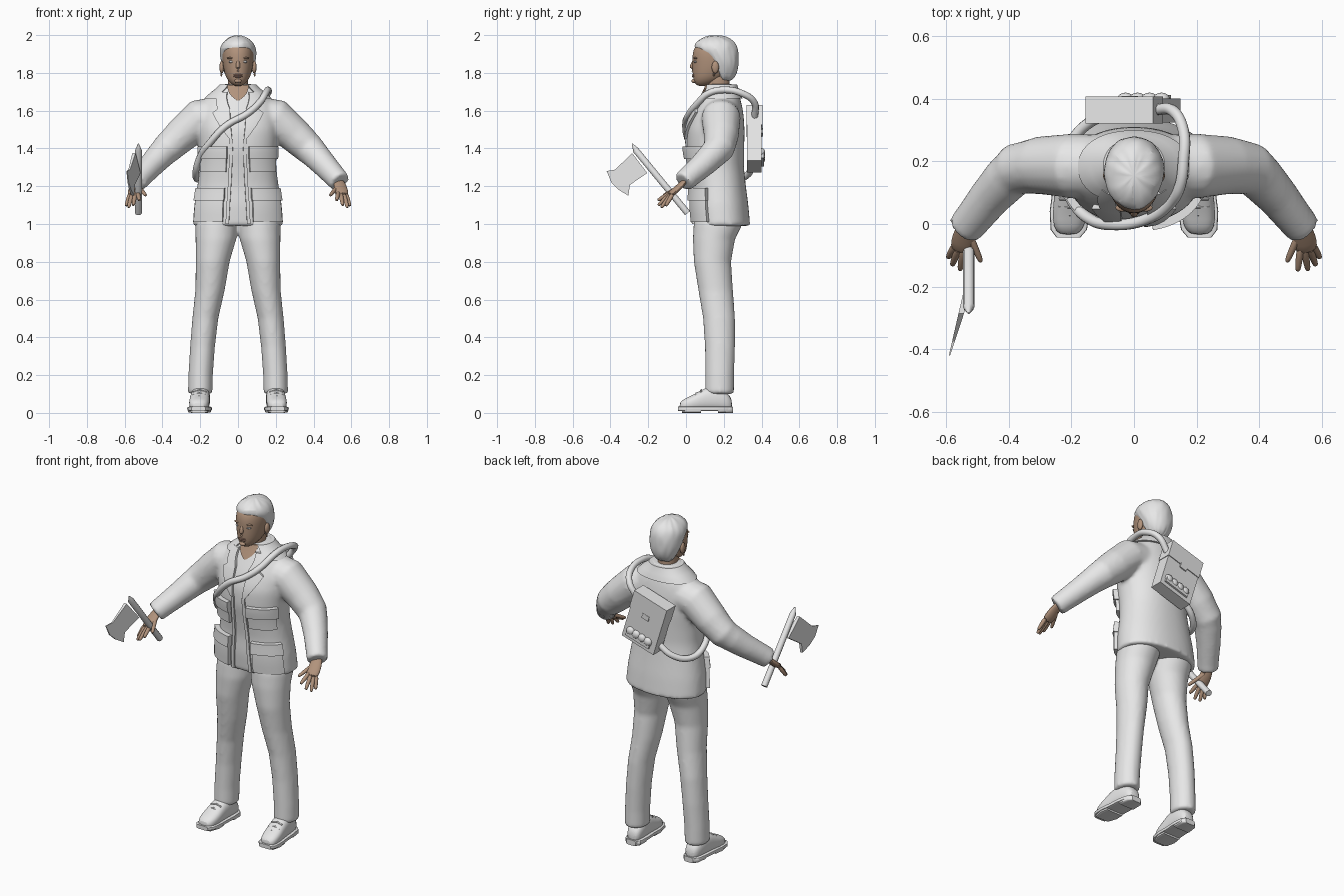
import bpy, bmesh, math, random
from math import sin, cos, pi
from mathutils import Vector, Matrix

random.seed(4)
if "Cube" in bpy.data.objects:
    bpy.data.objects.remove(bpy.data.objects["Cube"])


def material(name, rgb):
    m = bpy.data.materials.new(name)
    m.use_nodes = True
    m.diffuse_color = (*rgb, 1)
    m.node_tree.nodes["Principled BSDF"].inputs["Base Color"].default_value = (*rgb, 1)
    return m


GREY = material("plain grey", (.8, .8, .8))
SKIN = material("brown skin", (.44, .29, .2))
LIPS = material("lip brown", (.36, .21, .16))
EYES = material("eye grey", (.5, .5, .5))


def power(t, p):
    return math.copysign(abs(t) ** (2 / p), t)


def ring(c, u, v, n=24, p=2):
    c, u, v = Vector(c), Vector(u), Vector(v)
    angles = [2 * pi * i / n for i in range(n)]
    return [c + u * power(cos(a), p) + v * power(sin(a), p) for a in angles]


def loft(bm, rings):
    vs = [[bm.verts.new(q) for q in r] for r in rings]
    n = len(vs[0])
    for a, b in zip(vs, vs[1:]):
        for i in range(n):
            j = (i + 1) % n
            bm.faces.new((a[i], a[j], b[j], b[i]))
    bm.faces.new(vs[0])
    bm.faces.new(vs[-1])


def stack(bm, rows, n=24, p=2):
    # rows: z, x, y, half width, half depth
    loft(bm, [ring((x, y, z), (rx, 0, 0), (0, ry, 0), n, p) for z, x, y, rx, ry in rows])


def tube(bm, pts, radii, n=16, flat=1):
    pts = [Vector(q) for q in pts]
    rings = []
    for i, (q, r) in enumerate(zip(pts, radii)):
        t = (pts[min(i + 1, len(pts) - 1)] - pts[max(i - 1, 0)]).normalized()
        u = t.cross(Vector((0, 0, 1))).normalized()
        rings.append(ring(q, u * r, u.cross(t) * r * flat, n))
    loft(bm, rings)


def ball(bm, c, r):
    m = Matrix.Translation(c) @ Matrix.Diagonal((*r, 1))
    bmesh.ops.create_uvsphere(bm, u_segments=16, v_segments=10, radius=1, matrix=m)


def box(bm, c, size, frame=Matrix()):
    m = frame @ Matrix.Translation(c) @ Matrix.Diagonal((*size, 1))
    bmesh.ops.create_cube(bm, size=1, matrix=m)


def finish(name, bm, mat, sub=0, voxel=0, angle=.7):
    bmesh.ops.recalc_face_normals(bm, faces=bm.faces)
    me = bpy.data.meshes.new(name)
    bm.to_mesh(me)
    bm.free()
    me.materials.append(mat)
    me.shade_smooth()
    me.set_sharp_from_angle(angle=angle)
    ob = bpy.data.objects.new(name, me)
    bpy.context.collection.objects.link(ob)
    if voxel:
        m = ob.modifiers.new("fuse", "REMESH")
        m.mode, m.voxel_size, m.use_smooth_shade = "VOXEL", voxel, True
        m = ob.modifiers.new("soften", "SMOOTH")
        m.factor, m.iterations = .5, 5
    if sub:
        m = ob.modifiers.new("round", "SUBSURF")
        m.levels = m.render_levels = sub
    return ob


# Jacket body profile: z, y, half width, half depth
TORSO = [(.99, .19, .24, .15), (1.1, .18, .232, .15), (1.2, .175, .215, .142),
         (1.3, .163, .202, .143), (1.4, .155, .205, .153), (1.5, .157, .215, .153),
         (1.58, .168, .212, .137), (1.65, .18, .185, .112), (1.7, .185, .13, .09),
         (1.74, .185, .075, .07)]


def profile(z):
    z = min(max(z, TORSO[0][0]), TORSO[-1][0])
    for a, b in zip(TORSO, TORSO[1:]):
        if z <= b[0]:
            return Vector(a[1:]).lerp(Vector(b[1:]), (z - a[0]) / (b[0] - a[0]))


def surf(a, z, off=0):
    y, rx, ry = (profile(z - .02) + profile(z) + profile(z + .02)) / 3
    n = Vector((sin(a) / rx, -cos(a) / ry, 0)).normalized()
    return Vector((rx * power(sin(a), 2.2), y - ry * power(cos(a), 2.2), z)) + n * off


def patch(bm, rows, thick, side=1, cols=10):
    # Cloth panel following the jacket; rows: z, start angle, end angle
    rows = [Vector(r) for r in rows]
    fine = [a.lerp(b, i / 4) for a, b in zip(rows, rows[1:]) for i in range(4)] + [rows[-1]]
    rings = []
    for z, a, b in fine:
        angles = [side * (a + (b - a) * i / cols) for i in range(cols + 1)]
        rings.append([surf(t, z, thick) for t in angles] + [surf(t, z, -.012) for t in reversed(angles)])
    loft(bm, rings)


# Jacket with sleeves
bm = bmesh.new()
loft(bm, [[surf(2 * pi * i / 48, .99 + .025 * k) for i in range(48)] for k in range(31)])
for s in (1, -1):
    tube(bm, [(s * x, y, z) for x, y, z in
              [(.1, .185, 1.575), (.2, .185, 1.56), (.3, .187, 1.47), (.375, .175, 1.4),
               (.405, .145, 1.37), (.46, .085, 1.31), (.515, .015, 1.25), (.54, -.015, 1.222)]],
         [.1, .104, .093, .083, .076, .067, .06, .058])
finish("jacket", bm, GREY, voxel=.012)

# Collar, lapels, front edges and pockets
bm = bmesh.new()
patch(bm, [(1.665, .7, 2 * pi - .7), (1.738, .55, 2 * pi - .55)], .012, cols=30)
for s in (1, -1):
    patch(bm, [(1.45, .12, .18), (1.59, .17, .64), (1.61, .18, .5), (1.7, .4, .8)], .014, s)
    patch(bm, [(1, .17, .24), (1.45, .1, .18)], .01, s, 2)
finish("collar_and_lapels", bm, GREY)
bm = bmesh.new()
for s in (1, -1):
    patch(bm, [(1.275, .27, 1.12), (1.4, .25, 1.15)], .018, s)
    patch(bm, [(1.345, .24, 1.18), (1.41, .24, 1.18)], .027, s)
    patch(bm, [(1.01, .3, 1.15), (1.17, .3, 1.15)], .02, s)
    patch(bm, [(1.125, .28, 1.18), (1.19, .28, 1.18)], .028, s)
finish("pockets", bm, GREY)
bm = bmesh.new()
patch(bm, [(1.655, -.03, .03), (1.735, -.6, .6)], .008)
finish("open_neck", bm, SKIN)

# Trousers
bm = bmesh.new()
for s in (1, -1):
    stack(bm, [(z, s * x, y, rx, ry) for z, x, y, rx, ry in
               [(.1, .2, .177, .065, .077), (.2, .198, .178, .065, .077), (.35, .188, .18, .066, .08),
                (.5, .173, .175, .069, .085), (.65, .148, .157, .078, .092), (.8, .134, .14, .09, .099),
                (.92, .117, .148, .108, .112), (1, .112, .17, .115, .13), (1.06, .1, .175, .11, .125)]])
finish("trousers", bm, GREY, voxel=.012)

# Shoes: uppers, soles, heels and laces
for s, side in ((1, "left"), (-1, "right")):
    def foot(y):
        return s * (.2 + (.12 - y) * .06)
    shape = [(.245, .028, .06), (.22, .045, .1), (.16, .052, .135), (.1, .052, .125),
             (.04, .056, .085), (-.01, .05, .066), (-.035, .03, .045)]
    bm = bmesh.new()
    loft(bm, [ring((foot(y), y, .02 + h / 2 - .01), (w, 0, 0), (0, 0, h / 2), 20, 2.5) for y, w, h in shape])
    finish(side + "_shoe", bm, GREY, sub=1)
    bm = bmesh.new()
    loft(bm, [ring((foot(y), y - .008 * (y < 0), .022), (w + .008, 0, 0), (0, 0, .012), 16, 5)
              for y, w, h in shape])
    ys = (.25, .23, .17)
    loft(bm, [ring((foot(y), y, .016), (w, 0, 0), (0, 0, .016), 16, 5) for y, w in zip(ys, (.03, .05, .055))])
    ys = (.08, .03, -.02)
    loft(bm, [ring((foot(y), y, .013), (w, 0, 0), (0, 0, .013), 16, 5) for y, w in zip(ys, (.055, .06, .045))])
    finish(side + "_sole", bm, GREY)
    bm = bmesh.new()
    for y in (.03, .055, .08):
        z = .088 + (y - .03) * .65
        tube(bm, [(foot(y) + x, y, z - abs(x) * .3) for x in (-.035, 0, .035)], [.005] * 3, 8)
    finish(side + "_laces", bm, GREY)

# Hands
for s, side in ((1, "left"), (-1, "right")):
    bm = bmesh.new()
    tube(bm, [(s * .528, .005, 1.24), (s * .54, -.025, 1.207), (s * .545, -.06, 1.175), (s * .553, -.09, 1.15)],
         [.026, .034, .04, .034], flat=.45)
    for root, tip in [((.53, -.085, 1.163), (.522, -.15, 1.125)), ((.545, -.09, 1.153), (.555, -.148, 1.098)),
                      ((.563, -.086, 1.148), (.58, -.132, 1.086)), ((.575, -.075, 1.15), (.593, -.108, 1.095)),
                      ((.525, -.035, 1.195), (.487, -.122, 1.15))]:
        a, b = Vector(root), Vector(tip)
        pts = [a.lerp(b, t) for t in (-.2, .4, .9, 1)]
        tube(bm, [(s * q.x, q.y, q.z) for q in pts], [.013, .012, .01, .006], 10)
    finish(side + "_hand", bm, SKIN, sub=1)

# Head, neck, nose and ears
bm = bmesh.new()
stack(bm, [(1.66, 0, .175, .058, .06), (1.72, 0, .172, .054, .062), (1.78, 0, .168, .054, .062),
           (1.82, 0, .165, .05, .06)])
stack(bm, [(1.73, 0, .085, .012, .015), (1.737, 0, .095, .03, .043), (1.755, 0, .108, .05, .067),
           (1.78, 0, .125, .066, .089), (1.82, 0, .141, .077, .108), (1.86, 0, .149, .083, .116),
           (1.9, 0, .152, .086, .119), (1.94, 0, .152, .08, .108), (1.97, 0, .152, .055, .075)], p=2.1)
tube(bm, [(0, .045, 1.872), (0, .036, 1.85), (0, .03, 1.825), (0, .035, 1.806)], [.008, .009, .017, .017], 12)
ball(bm, (0, .042, 1.757), (.02, .014, .012))
for s in (1, -1):
    ball(bm, (s * .086, .155, 1.83), (.013, .02, .033))
    ball(bm, (s * .088, .148, 1.792), (.005, .005, .012))
    ball(bm, (s * .034, .052, 1.878), (.026, .013, .006))
finish("head", bm, SKIN, sub=1)
bm = bmesh.new()
for z in (1.789, 1.781):
    ball(bm, (0, .043, z), (.024, .011, .006))
finish("lips", bm, LIPS)
bm = bmesh.new()
for s in (1, -1):
    ball(bm, (s * .034, .052, 1.859), (.016, .012, .007))
finish("eyes", bm, EYES)

# Short curly hair
bm = bmesh.new()
stack(bm, [(1.755, 0, .208, .04, .03), (1.78, 0, .21, .062, .05), (1.82, 0, .202, .083, .073),
           (1.86, 0, .192, .092, .088), (1.9, 0, .176, .096, .103), (1.93, 0, .158, .096, .116),
           (1.96, 0, .155, .084, .108), (1.985, 0, .155, .055, .075), (1.998, 0, .155, .02, .03)], n=36)
for v in bm.verts:
    v.co += Vector([random.uniform(-.004, .004) for k in range(3)])
finish("hair", bm, GREY, sub=1)

# Tilted backpack with flap, clasp and bedroll pouch
tilt = Matrix.Translation((-.002, .362, 1.45)) @ Matrix.Rotation(-.297, 4, "Y")
bm = bmesh.new()
box(bm, (0, 0, 0), (.22, .078, .306), tilt)
box(bm, (0, .001, .1), (.226, .086, .109), tilt)
box(bm, (0, .041, .04), (.045, .01, .03), tilt)
finish("backpack", bm, GREY)
bm = bmesh.new()
box(bm, (.005, .042, -.115), (.16, .016, .03), tilt)
for k in range(4):
    ball(bm, tilt @ Vector((-.055 + k * .04, .038, -.095)), (.026, .019, .025))
finish("backpack_pouch", bm, GREY)

# Hose across the chest, over the left shoulder and under the right arm
path = [Vector(q) for q in ((-.06, .35, 1.32), (-.14, .325, 1.26), (-.205, .25, 1.235))]
path += [surf(a, z, .018) for a, z in ((-1.5, 1.27), (-1.1, 1.36), (-.7, 1.43), (-.25, 1.52), (.2, 1.585), (.6, 1.645))]
path += [Vector(q) for q in ((.145, .115, 1.69), (.158, .2, 1.71), (.157, .3, 1.69), (.125, .36, 1.645), (.07, .365, 1.57))]
cu = bpy.data.curves.new("hose", "CURVE")
cu.dimensions, cu.bevel_depth, cu.bevel_resolution, cu.use_fill_caps = "3D", .018, 3, True
sp = cu.splines.new("BEZIER")
sp.bezier_points.add(len(path) - 1)
for bp, q in zip(sp.bezier_points, path):
    bp.co = q
    bp.handle_left_type = bp.handle_right_type = "AUTO"
cu.materials.append(GREY)
bpy.context.collection.objects.link(bpy.data.objects.new("hose", cu))

# Hatchet in the right hand
bm = bmesh.new()
tube(bm, [(-.527, .008, 1.058), (-.527, -.265, 1.39), (-.527, -.285, 1.425)], [.018, .018, .003], 10)
finish("hatchet_handle", bm, GREY)
outline = [(-.285, 1.375), (-.375, 1.288), (-.42, 1.28), (-.395, 1.22), (-.355, 1.18),
           (-.305, 1.15), (-.297, 1.207), (-.205, 1.27)]
bm = bmesh.new()
loft(bm, [[Vector((-.527 + (y + .2) * .28 + s * (.002 + .05 * max(0, y + .42)), y, z)) for y, z in outline]
          for s in (1, -1)])
finish("hatchet_blade", bm, GREY, angle=.4)
